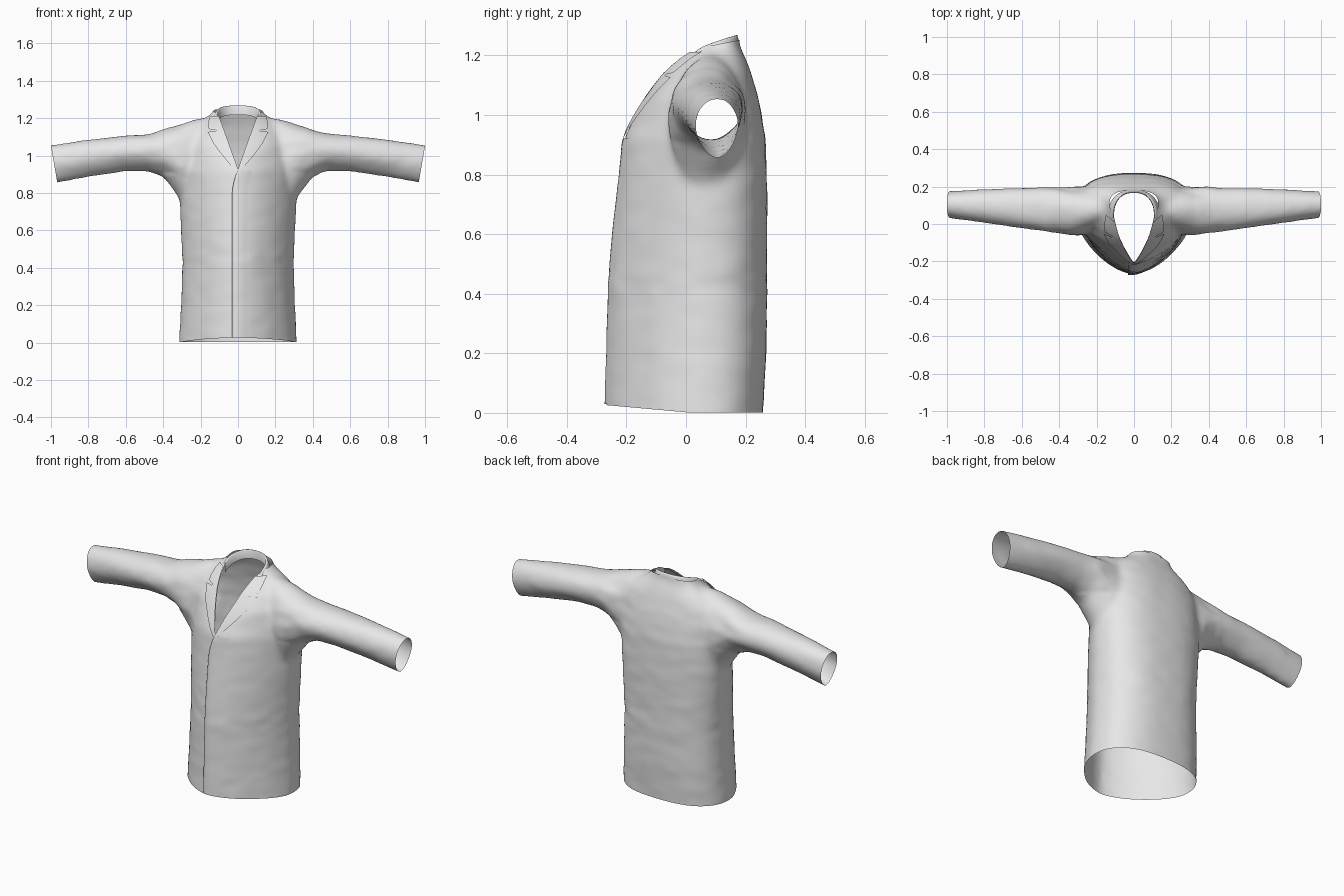
import bpy
import bmesh
import math
from mathutils import Vector, noise
from mathutils.bvhtree import BVHTree

cube = bpy.data.objects.get("Cube")
if cube:
    bpy.data.objects.remove(cube, do_unlink=True)

cloth = bpy.data.materials.new("grey cloth")
cloth.use_nodes = True
GREY = (0.8, 0.8, 0.8, 1)
cloth.diffuse_color = GREY
cloth.node_tree.nodes["Principled BSDF"].inputs["Base Color"].default_value = GREY


def add_object(name, bm):
    mesh = bpy.data.meshes.new(name)
    bm.to_mesh(mesh)
    bm.free()
    mesh.materials.append(cloth)
    mesh.shade_smooth()
    obj = bpy.data.objects.new(name, mesh)
    bpy.context.collection.objects.link(obj)
    return obj


def skin(bm, rows, closed=False, caps=False):
    """Join rows of points with quads."""
    rings = [[bm.verts.new(p) for p in row] for row in rows]
    n = len(rings[0])
    for a, b in zip(rings, rings[1:]):
        for i in range(n if closed else n - 1):
            j = (i + 1) % n
            bm.faces.new((a[i], a[j], b[j], b[i]))
    if caps:
        bm.faces.new(rings[0])
        bm.faces.new(rings[-1])


def spow(v, e):
    return math.copysign(abs(v) ** e, v)


def circle(n=48):
    return [(math.cos(2 * math.pi * i / n), math.sin(2 * math.pi * i / n)) for i in range(n)]


def torso_ring(z, w, front, back):
    """Broad rounded back, front drawn forward to a soft ridge."""
    mid = 0.4 * front + 0.6 * back
    ridge = 1.25 if z < 1 else 1.08
    ring = []
    for c, s in circle():
        e = 0.8 if s > 0 else ridge
        depth = back - mid if s > 0 else mid - front
        ring.append((w * spow(c, e), mid + depth * spow(s, e), z))
    return ring


def sleeve_ring(side, x, top, bottom, front, back):
    """Egg shape, narrower underneath."""
    return [(side * x,
             (front + back) / 2 + (back - front) / 2 * spow(c, 0.9) * (1 + 0.35 * min(s, 0)),
             (top + bottom) / 2 + (top - bottom) / 2 * spow(s, 0.9)) for c, s in circle()]


# Closed torso and sleeve volumes: height, half width, front, back
TORSO = [(-0.1, 0.315, -0.27, 0.255), (0.0, 0.315, -0.27, 0.258), (0.2, 0.305, -0.265, 0.27),
         (0.42, 0.297, -0.26, 0.272), (0.6, 0.305, -0.245, 0.273), (0.75, 0.312, -0.228, 0.273),
         (0.92, 0.315, -0.208, 0.267), (0.98, 0.31, -0.182, 0.258), (1.05, 0.30, -0.14, 0.245),
         (1.13, 0.27, -0.085, 0.222), (1.18, 0.21, -0.04, 0.203), (1.21, 0.16, -0.005, 0.19),
         (1.24, 0.128, 0.03, 0.18), (1.31, 0.115, 0.06, 0.175)]
# Distance out, top, bottom, front, back
SLEEVE = [(0.15, 1.21, 0.70, -0.01, 0.19), (0.24, 1.19, 0.70, -0.05, 0.20),
          (0.30, 1.17, 0.745, -0.063, 0.203), (0.34, 1.155, 0.81, -0.06, 0.20),
          (0.40, 1.138, 0.885, -0.05, 0.197), (0.48, 1.115, 0.916, -0.04, 0.195),
          (0.60, 1.108, 0.915, -0.024, 0.195), (0.80, 1.085, 0.885, 0.005, 0.187),
          (1.00, 1.056, 0.846, 0.033, 0.175), (1.1, 1.045, 0.825, 0.045, 0.168)]

bm = bmesh.new()
skin(bm, [torso_ring(*r) for r in TORSO], True, True)
for side in (1, -1):
    skin(bm, [sleeve_ring(side, *r) for r in SLEEVE], True, True)
bmesh.ops.recalc_face_normals(bm, faces=bm.faces)
jacket = add_object("jacket_body", bm)

# Fuse the volumes and soften the shoulder and armpit joins
fuse = jacket.modifiers.new("fuse", 'REMESH')
fuse.mode = 'VOXEL'
fuse.voxel_size = 0.014
soften = jacket.modifiers.new("soften", 'SMOOTH')
soften.factor = 0.5
soften.iterations = 14
graph = bpy.context.evaluated_depsgraph_get()
fused = bpy.data.meshes.new_from_object(jacket.evaluated_get(graph))
jacket.modifiers.clear()

# Soft cloth wrinkles, stronger at the shoulders and waist
bm = bmesh.new()
bm.from_mesh(fused)
bpy.data.meshes.remove(fused)
bm.normal_update()
moves = []
for v in bm.verts:
    x, y, z = v.co
    shoulder = math.exp(-((abs(x) - 0.38) / 0.12) ** 2) if z > 0.9 else 0
    waist = math.exp(-((z - 0.44) / 0.05) ** 2)
    amount = 0.002 + 0.007 * shoulder + 0.002 * waist
    n = noise.noise(Vector((x * 9, y * 9, z * 16)))
    moves.append(v.normal * (amount * n))
for v, move in zip(bm.verts, moves):
    v.co += move
bm.normal_update()
surface = BVHTree.FromBMesh(bm)


def bisect(point, normal, clear=True, faces=None):
    faces = list(bm.faces) if faces is None else faces
    geom = {v for f in faces for v in f.verts} | {e for f in faces for e in f.edges} | set(faces)
    bmesh.ops.bisect_plane(bm, geom=list(geom), plane_co=point, plane_no=normal, clear_outer=clear)


# Open the hem, cuffs and neck
APEX, SLOPE = 0.92, 0.36
bisect((0, 0, 0.002), (0, 0, -1))
bisect((0, 0, 0.002), (0, -0.09, -1))
for side in (1, -1):
    bisect((side, 0, 1.05), (side, 0, -0.175))
bisect((0, 0.17, 1.25), (0, -0.2, 1))

# Cut the front neckline wedge
for side in (1, -1):
    chest = [f for f in bm.faces if f.calc_center_median().y < 0.14
             and f.calc_center_median().z > 0.85 and abs(f.calc_center_median().x) < 0.25]
    bisect((0, 0, APEX), (side, 0, -SLOPE), False, chest)
gone = []
for f in bm.faces:
    c = f.calc_center_median()
    if c.y < 0.14 and c.z > APEX and abs(c.x) < SLOPE * (c.z - APEX):
        gone.append(f)
bmesh.ops.delete(bm, geom=gone, context='FACES')
bm.to_mesh(jacket.data)
bm.free()
jacket.data.shade_smooth()


def on_front(x, z, lift):
    """Point lying just above the front of the cloth."""
    hit, normal, _, _ = surface.ray_cast(Vector((x, -1, z)), Vector((0, 1, 0)))
    return hit + normal * lift if hit else Vector((x, 0, z))


# Notched lapels: height and outer edge
LAPEL = [(0.915, 0.012), (0.95, 0.042), (0.99, 0.075), (1.03, 0.106), (1.06, 0.128), (1.09, 0.143),
         (1.122, 0.16), (1.126, 0.115), (1.132, 0.115), (1.136, 0.153), (1.16, 0.156),
         (1.185, 0.153), (1.205, 0.147)]
for side, name in ((1, "left_lapel"), (-1, "right_lapel")):
    rows = []
    for z, outer in LAPEL:
        inner = max(0, SLOPE * (z - APEX)) - 0.003
        rows.append([on_front(side * (inner + (outer - inner) * i / 8), z, 0.008) for i in range(9)])
    bm = bmesh.new()
    skin(bm, rows)
    bmesh.ops.recalc_face_normals(bm, faces=bm.faces)
    if sum(f.normal.y for f in bm.faces) > 0:
        bmesh.ops.reverse_faces(bm, faces=bm.faces)
    add_object(name, bm)

# Overlapping front edge, fading back into the cloth
bm = bmesh.new()
rows = []
for k in range(46):
    t = k / 45
    z = 0.03 + t * (APEX - 0.03)
    edge = -0.03 + 0.03 * max(0, (t - 0.85) / 0.15) ** 2
    rows.append([on_front(edge, z, 0)] + [on_front(edge + 0.08 * i / 5, z, 0.008 * (1 - i / 5))
                                          for i in range(6)])
skin(bm, rows)
add_object("front_overlap", bm)

# Folded collar around the back of the neck: spread and drop of each row
bm = bmesh.new()
rows = []
for spread, drop in ((-0.006, 0.05), (-0.004, 0.004), (0, 0), (0.006, 0), (0.012, 0.01), (0.026, 0.042)):
    row = []
    for i in range(33):
        a = math.pi * i / 32
        s = max(0, math.sin(a))
        row.append(((0.113 + spread) * spow(math.cos(a), 0.85),
                    0.035 + (0.134 + spread * 0.5) * s ** 0.8,
                    1.216 + 0.052 * s ** 0.6 - drop))
    rows.append(row)
skin(bm, rows)
bmesh.ops.recalc_face_normals(bm, faces=bm.faces)
add_object("collar", bm)
